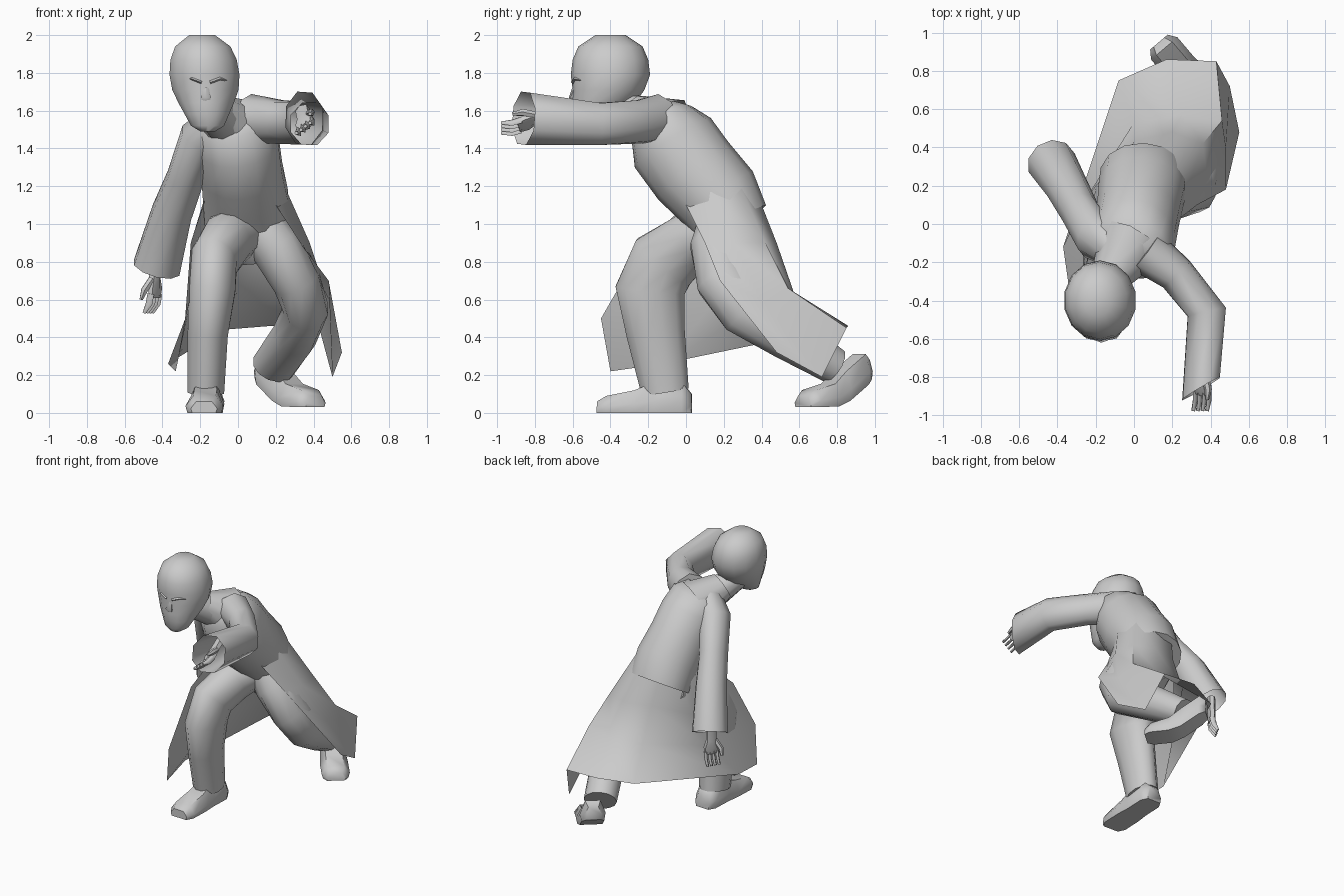
import bpy, bmesh, math
from mathutils import Vector

old = bpy.data.objects.get("Cube")
if old:
    bpy.data.objects.remove(old)

grey = bpy.data.materials.new("plain_grey")
grey.use_nodes = True
tone = (0.6, 0.6, 0.6, 1)
grey.diffuse_color = tone
grey.node_tree.nodes["Principled BSDF"].inputs["Base Color"].default_value = tone
UP = Vector((0, 0, 1))


def finish(name, bm):
    """Turn a bmesh into a smooth-shaded object."""
    bmesh.ops.recalc_face_normals(bm, faces=bm.faces)
    mesh = bpy.data.meshes.new(name)
    bm.to_mesh(mesh)
    bm.free()
    mesh.materials.append(grey)
    obj = bpy.data.objects.new(name, mesh)
    bpy.context.collection.objects.link(obj)
    bpy.ops.object.select_all(action='DESELECT')
    obj.select_set(True)
    bpy.context.view_layer.objects.active = obj
    bpy.ops.object.shade_smooth_by_angle(angle=math.radians(55))


def skin(bm, rows, closed=True):
    """Join neighbouring rows of vertices with quads."""
    for row, following in zip(rows, rows[1:]):
        count = len(row)
        for i in range(count if closed else count - 1):
            j = (i + 1) % count
            bm.faces.new((row[i], row[j], following[j], following[i]))


def tube(name, stations, across=(1, 0, 0), sides=10, start_cap=True, end_cap=True,
         flat=None, slant=0):
    """Loft ellipses along a path; each station is x, y, z, half width, half depth.
    With flat set, all rings lie square to that direction; slant skews the last ring."""
    bm = bmesh.new()
    points = [Vector(station[:3]) for station in stations]
    last = len(points) - 1
    rows = []
    for k, (*_, width, depth) in enumerate(stations):
        along = flat or (points[min(k + 1, last)] - points[max(k - 1, 0)]).normalized()
        u = Vector(across)
        u = (u - along * u.dot(along)).normalized()
        v = along.cross(u)
        skew = along * slant if k == last else Vector()
        row = []
        for i in range(sides):
            turn = math.tau * (i + 0.5) / sides
            offset = (u * width + skew) * math.cos(turn) + v * depth * math.sin(turn)
            row.append(bm.verts.new(points[k] + offset))
        rows.append(row)
    skin(bm, rows)
    if start_cap:
        bm.faces.new(rows[0])
    if end_cap:
        bm.faces.new(rows[-1])
    finish(name, bm)


# Head: each level is height, depth position, half width, half depth
levels = [(1.49, -.54, .04, .03), (1.52, -.52, .09, .07), (1.58, -.48, .12, .12),
          (1.64, -.44, .15, .17), (1.71, -.41, .18, .19), (1.79, -.4, .19, .21),
          (1.87, -.4, .18, .2), (1.94, -.4, .15, .17), (2, -.4, .07, .08)]
tube("head", [(-.16 - (z - 1.5) * .06, y, z, width, depth) for z, y, width, depth in levels],
     sides=14, flat=UP)

# Face
FACE = -.17
tube("nose", [(FACE, -.57, 1.76, .01, .02), (FACE, -.6, 1.67, .03, .02),
              (FACE, -.58, 1.64, .02, .02)], sides=6, flat=UP)
for side in (-1, 1):
    tube("brow", [(FACE + side * .02, -.59, 1.75, .01, .02),
                  (FACE + side * .07, -.58, 1.77, .01, .02),
                  (FACE + side * .11, -.54, 1.76, .01, .01)], across=UP, sides=6)
for name, z in (("upper_lip", 1.59), ("lower_lip", 1.57)):
    tube(name, [(FACE + side * .04, -.58 + abs(side) * .02, z, .01, .01)
                for side in (-1, 0, 1)], across=UP, sides=6)

# Neck and collar
tube("neck", [(-.17, -.38, 1.64, .09, .09), (-.04, -.14, 1.5, .12, .12)])
tube("collar", [(-.12, -.27, 1.6, .11, .09), (-.02, -.1, 1.5, .18, .18)],
     start_cap=False, end_cap=False)

# Jacket body, leaning forward from the hips
tube("jacket_body", [
    (-.04, -.16, 1.6, .14, .1), (-.02, -.13, 1.54, .21, .18), (0, -.07, 1.43, .22, .24),
    (.02, .04, 1.28, .22, .24), (.04, .17, 1.14, .23, .23), (.05, .25, 1, .23, .2)], sides=14)

# Long coat tails, open at the front, from waist to hem
coat = bmesh.new()
skin(coat, [[coat.verts.new(point) for point in row] for row in (
    [(.2, 0, 1.1), (.26, .13, 1.17), (.21, .28, 1.22), (.1, .33, 1.28),
     (-.06, .32, 1.27), (-.17, .19, 1.16), (-.18, 0, 1.1)],
    [(.33, .1, .9), (.38, .25, .9), (.36, .42, .9), (.2, .48, .9),
     (0, .43, .9), (-.2, .2, .8), (-.25, -.22, .9)],
    [(.48, .18, .7), (.48, .4, .6), (.46, .54, .66), (.25, .57, .64),
     (0, .53, .64), (-.26, .12, .55), (-.28, -.45, .5)],
    [(.55, .48, .32), (.5, .72, .19), (.43, .85, .45), (.17, .86, .46),
     (-.08, .75, .44), (-.37, -.12, .26), (-.33, -.4, .22)])], closed=False)
finish("coat_tails", coat)

# Sleeves: the right one hangs, the left one reaches forward with a slanted cuff
tube("right_sleeve", [
    (-.09, -.14, 1.55, .1, .1), (-.2, -.07, 1.46, .11, .13), (-.28, .06, 1.24, .1, .12),
    (-.35, .19, 1.06, .11, .12), (-.43, .32, .77, .13, .13)], end_cap=False)
tube("left_sleeve", [
    (.06, -.14, 1.56, .12, .13), (.22, -.26, 1.54, .1, .12), (.38, -.46, 1.53, .11, .12),
    (.35, -.86, 1.56, .1, .15)], across=(1, -.4, 0), sides=8, end_cap=False, slant=-.07)


def hand(name, wrist, along, across):
    """Palm, four curled fingers and a thumb."""
    origin, reach, spread = Vector(wrist), Vector(along).normalized(), Vector(across).normalized()
    curl = reach.cross(spread)

    def part(label, path):
        stations = [(*(origin + reach * a + spread * b + curl * c), width, depth)
                    for a, b, c, width, depth in path]
        tube(name + label, stations, across=spread, sides=6)

    part("_palm", [(-.1, 0, 0, .04, .03), (0, 0, 0, .04, .03), (.05, 0, 0, .06, .03),
                   (.1, 0, 0, .05, .02)])
    for finger in range(4):
        b = (finger - 1.5) * .03
        part("_finger", [(.08, b, 0, .01, .02), (.13, b, .01, .01, .02), (.18, b, .04, .01, .01)])
    part("_thumb", [(0, .03, 0, .02, .02), (.06, .06, .03, .02, .02), (.11, .06, .05, .01, .01)])


hand("right_hand", (-.44, .32, .71), (0, 0, -1), (-.5, -.9, 0))
hand("left_hand", (.35, -.8, 1.56), (.1, -1, -.5), (.8, 0, .6))

# Trousers
tube("right_trouser", [
    (0, .2, .97, .17, .13), (-.06, .03, .91, .14, .16), (-.13, -.12, .8, .13, .19),
    (-.14, -.19, .65, .13, .19), (-.16, -.16, .42, .11, .16), (-.17, -.11, .11, .1, .13)], sides=12)
tube("left_trouser", [
    (.1, .2, 1, .14, .14), (.2, .17, .88, .14, .15), (.31, .2, .7, .13, .15),
    (.36, .31, .55, .12, .15), (.3, .53, .41, .12, .13), (.19, .78, .25, .12, .1)], sides=12)
tube("trouser_seat", [(.04, .16, 1.08, .2, .13), (.06, .2, .93, .2, .15), (.08, .24, .82, .1, .1)])


def shoe(name, heel, toe, lift):
    """Low shoe lofted from heel to toe, the heel raised by lift."""
    back, front = Vector(heel), Vector(toe)
    side = (front - back).normalized().cross(UP)
    bm = bmesh.new()
    rows = []
    for share, width, height in ((0, .06, .1), (.1, .09, .16), (.4, .09, .16), (.6, .1, .12),
                                 (.9, .1, .09), (1, .07, .06)):
        sole = back.lerp(front, share) + UP * lift * max(0, 1 - share * 2)
        half = [(.9, 0), (1, .4), (.6, 1)]
        outline = half + [(-a, b) for a, b in reversed(half)]
        rows.append([bm.verts.new(sole + side * width * a + UP * height * b) for a, b in outline])
    skin(bm, rows)
    bm.faces.new(rows[0])
    bm.faces.new(rows[-1])
    finish(name, bm)


shoe("right_shoe", (-.16, .03, 0), (-.18, -.47, 0), lift=0)
shoe("left_shoe", (.13, .95, .04), (.41, .62, .03), lift=.14)
